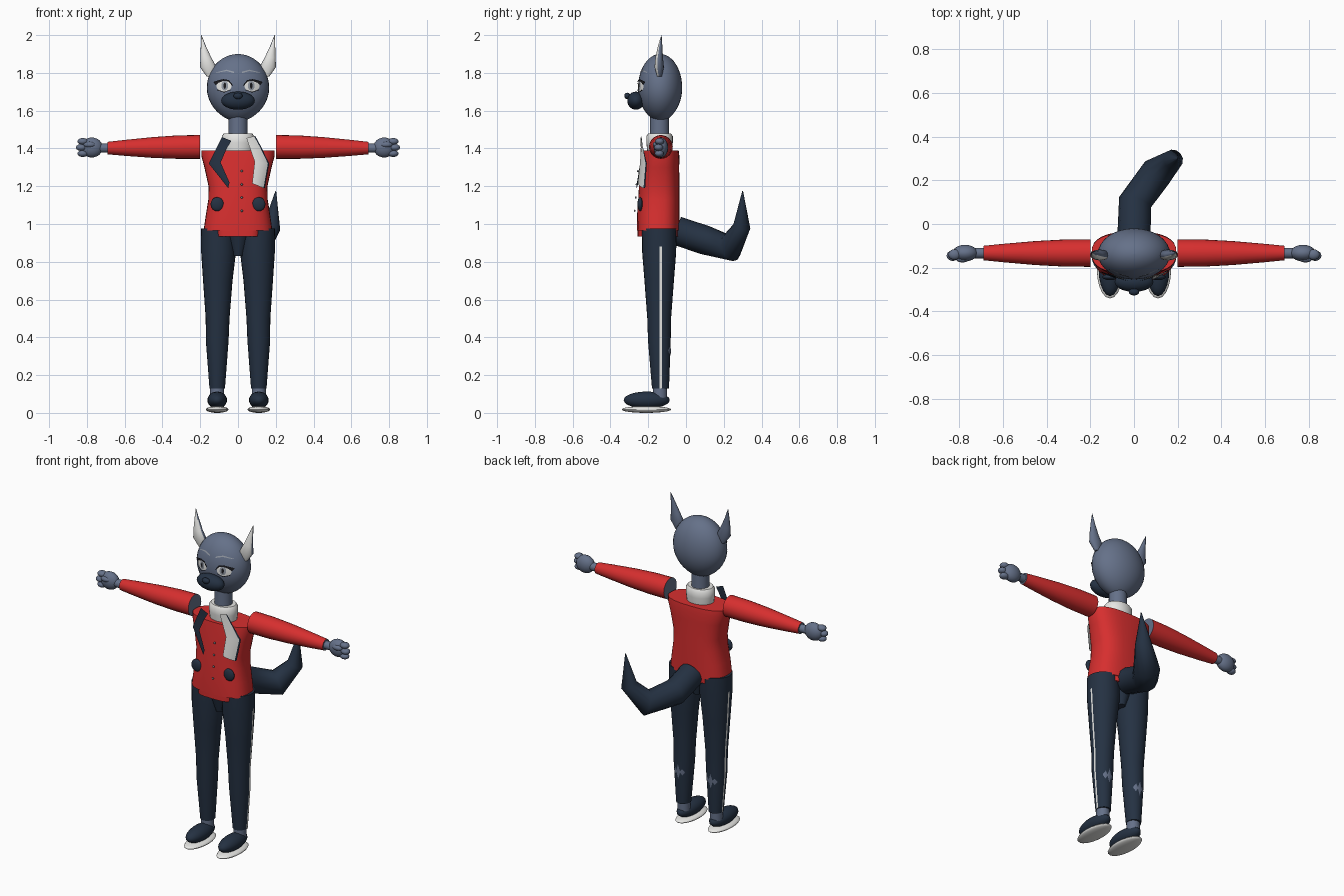
import bpy, bmesh, math
from mathutils import Vector

if "Cube" in bpy.data.objects:
    bpy.data.objects.remove(bpy.data.objects["Cube"])


def material(name, r, g, b):
    m = bpy.data.materials.new(name)
    m.use_nodes = True
    m.diffuse_color = (r, g, b, 1)
    m.node_tree.nodes["Principled BSDF"].inputs["Base Color"].default_value = (r, g, b, 1)
    return m


FUR = material("slate fur", 0.13, 0.165, 0.25)
NAVY = material("navy", 0.018, 0.031, 0.055)
RED = material("jacket red", 0.68, 0.028, 0.028)
WHITE = material("white", 0.8, 0.8, 0.78)
GREY = material("iris grey", 0.3, 0.33, 0.38)
BLACK = material("lash black", 0.01, 0.01, 0.013)


def finish(bm, name, *mats, angle=50):
    me = bpy.data.meshes.new(name)
    bm.to_mesh(me)
    bm.free()
    ob = bpy.data.objects.new(name, me)
    bpy.context.collection.objects.link(ob)
    for m in mats:
        me.materials.append(m)
    bpy.ops.object.select_all(action="DESELECT")
    ob.select_set(True)
    bpy.context.view_layer.objects.active = ob
    bpy.ops.object.shade_smooth_by_angle(angle=math.radians(angle))
    return ob


def power(v, n):
    return math.copysign(abs(v) ** (2 / n), v)


def loft(name, rings, *mats, n=2, seg=24, axis="z", rule=None):
    """Skin elliptical rings (height, centre a, centre b, radius a, radius b)."""
    bm = bmesh.new()
    loops = []
    for h, a, b, ra, rb in rings:
        loop = []
        for i in range(seg):
            t = math.tau * i / seg
            p, q = a + ra * power(math.cos(t), n), b + rb * power(math.sin(t), n)
            loop.append(bm.verts.new((p, q, h) if axis == "z" else (h, p, q)))
        loops.append(loop)
    for lo, hi in zip(loops, loops[1:]):
        for i in range(seg):
            j = (i + 1) % seg
            bm.faces.new((lo[i], lo[j], hi[j], hi[i]))
    bm.faces.new(loops[0])
    bm.faces.new(loops[-1])
    bmesh.ops.recalc_face_normals(bm, faces=bm.faces)
    if rule:
        for f in bm.faces:
            f.material_index = rule(f)
    return finish(bm, name, *mats)


def ball(name, centre, size, mat):
    bm = bmesh.new()
    bmesh.ops.create_uvsphere(bm, u_segments=20, v_segments=12, radius=1)
    bmesh.ops.scale(bm, vec=size, verts=bm.verts)
    bmesh.ops.translate(bm, vec=centre, verts=bm.verts)
    return finish(bm, name, mat)


def decal(name, pairs, place, mat, out):
    """Thin strip between pairs of 2D points, laid on a surface by place()."""
    bm = bmesh.new()
    cols = 6
    rows = [[bm.verts.new(place(*Vector(a).lerp(Vector(b), i / cols))) for i in range(cols + 1)]
            for a, b in pairs]
    for lo, hi in zip(rows, rows[1:]):
        for i in range(cols):
            bm.faces.new((lo[i], lo[i + 1], hi[i + 1], hi[i]))
    bm.normal_update()
    if sum(f.normal.dot(Vector(out)) for f in bm.faces) < 0:
        bmesh.ops.reverse_faces(bm, faces=bm.faces)
    return finish(bm, name, mat)


def oval(x, z, rx, rz):
    steps = [math.pi * (i / 10 - 0.5) * 0.98 for i in range(11)]
    return [((x - rx * math.cos(t), z + rz * math.sin(t)),
             (x + rx * math.cos(t), z + rz * math.sin(t))) for t in steps]


def ring_at(rings, z):
    """Interpolated ring of a loft at height z."""
    rings = sorted(rings)
    z = min(max(z, rings[0][0]), rings[-1][0])
    for lo, hi in zip(rings, rings[1:]):
        if z <= hi[0]:
            return Vector(lo).lerp(Vector(hi), (z - lo[0]) / (hi[0] - lo[0]))


def on_loft(rings, lift, n=2, side=-1):
    """Place points on the front (-1) or back (+1) of a loft."""
    def place(x, z):
        _, cx, cy, rx, ry = ring_at(rings, z)
        k = min(abs((x - cx) / rx), 0.97)
        return (x, cy + side * (ry * (1 - k ** n) ** (1 / n) + lift), z)
    return place


# Head, neck and collar
head = []
for i in range(25):
    t = math.pi * (i / 24 - 0.5) * 0.985
    w = math.cos(t) ** (1.2 if t < 0 else 1)
    head.append((1.72 + 0.18 * math.sin(t), 0, -0.137, 0.165 * w, 0.117 * w))
loft("head", head, FUR, seg=32)
loft("neck", [(1.38, 0, -0.14, 0.052, 0.052), (1.58, 0, -0.14, 0.05, 0.05)], FUR)
loft("collar", [(1.385, 0, -0.14, 0.08, 0.065), (1.43, 0, -0.14, 0.086, 0.07),
                (1.465, 0, -0.14, 0.086, 0.07), (1.48, 0, -0.14, 0.075, 0.06)], WHITE)
ball("muzzle", (0, -0.265, 1.653), (0.089, 0.046, 0.048), NAVY)
ball("nose", (0, -0.311, 1.678), (0.024, 0.016, 0.017), NAVY)

# Jacket body with hem flap
torso = [(0.965, 0, -0.148, 0.182, 0.112), (1.05, 0, -0.147, 0.17, 0.112),
         (1.13, 0, -0.144, 0.157, 0.109), (1.2, 0, -0.142, 0.156, 0.107),
         (1.3, 0, -0.137, 0.178, 0.101), (1.36, 0, -0.133, 0.194, 0.098),
         (1.39, 0, -0.133, 0.194, 0.094)]
loft("jacket_body", torso, RED, n=2.6, seg=32)
loft("jacket_hem", [(0.935, 0, -0.148, 0.118, 0.108), (1.0, 0, -0.148, 0.125, 0.108)],
     RED, n=4, seg=32)
front = on_loft(torso, 0.014, 2.6)
loft("pelvis", [(0.83, 0, -0.142, 0.03, 0.055), (0.95, 0, -0.142, 0.08, 0.088)], NAVY)

# Lapels: dark on the right, white on the left
lapel = [((0.045, 1.455), (0.085, 1.465)), ((0.06, 1.41), (0.115, 1.41)),
         ((0.088, 1.33), (0.158, 1.32)), ((0.075, 1.215), (0.135, 1.19))]
decal("left_lapel", lapel, front, WHITE, (0, -1, 0))
decal("left_lapel_edge", [(b, (b[0] + 0.007, b[1])) for a, b in lapel], front, NAVY, (0, -1, 0))
lapel = [((-0.035, 1.44), (-0.085, 1.46)), ((-0.06, 1.4), (-0.115, 1.4)),
         ((-0.092, 1.325), (-0.155, 1.32)), ((-0.045, 1.22), (-0.052, 1.19))]
decal("right_lapel", lapel, front, NAVY, (0, -1, 0))
for z in (1.07, 1.14, 1.21, 1.28):
    ball("jacket_button", front(0.02, z), (0.006, 0.005, 0.006), GREY)

leg = [(0.13, 0.11, -0.135, 0.041, 0.045), (0.38, 0.11, -0.141, 0.06, 0.06),
       (0.5, 0.108, -0.142, 0.063, 0.063), (0.7, 0.107, -0.142, 0.078, 0.078),
       (0.85, 0.103, -0.142, 0.092, 0.09), (0.975, 0.105, -0.142, 0.09, 0.092)]

for side, s in (("left", 1), ("right", -1)):
    # Ear with a pale inner face
    ear = [(1.78, 0.15, -0.14, 0.015, 0.012), (1.83, 0.157, -0.142, 0.044, 0.025),
           (1.88, 0.17, -0.142, 0.029, 0.02), (1.94, 0.183, -0.137, 0.014, 0.012),
           (2.0, 0.194, -0.13, 0.001, 0.001)]
    loft(side + "_ear", [(z, s * x, y, a, b) for z, x, y, a, b in ear], FUR, WHITE,
         seg=16, rule=lambda f: int(f.normal.y < -0.6))

    # Eye layers, lashes and brow
    def face(name, pairs, lift, mat):
        pairs = [((s * a[0], a[1]), (s * b[0], b[1])) for a, b in pairs]
        decal(side + name, pairs, on_loft(head, lift), mat, (0, -1, 0))
    face("_eye", oval(0.074, 1.73, 0.04, 0.03), 0.003, WHITE)
    face("_iris", oval(0.07, 1.732, 0.018, 0.026), 0.005, GREY)
    face("_pupil", oval(0.07, 1.732, 0.007, 0.016), 0.007, BLACK)
    face("_upper_lash", [((0.03, 1.73), (0.028, 1.736)), ((0.05, 1.754), (0.048, 1.762)),
                         ((0.075, 1.758), (0.077, 1.767)), ((0.102, 1.748), (0.108, 1.76)),
                         ((0.118, 1.735), (0.13, 1.752))], 0.009, BLACK)
    face("_lower_lash", [((0.04, 1.712), (0.038, 1.709)), ((0.074, 1.7), (0.074, 1.696)),
                         ((0.108, 1.712), (0.112, 1.708))], 0.008, BLACK)
    face("_brow", [((0.02, 1.798), (0.02, 1.806)), ((0.06, 1.81), (0.06, 1.817)),
                   ((0.115, 1.8), (0.115, 1.803))], 0.004, GREY)

    # Round pocket
    px, py, pz = front(s * 0.11, 1.105)
    ball(side + "_pocket", (px, py + 0.008, pz), (0.035, 0.014, 0.037), NAVY)

    # Sleeve with bare shoulder end, wrist and hand
    sleeve = [(0.2, 1.408, 0.063), (0.32, 1.407, 0.062), (0.45, 1.405, 0.055),
              (0.6, 1.403, 0.042), (0.69, 1.402, 0.033)]
    loft(side + "_sleeve", [(s * x, -0.133, z, r, r) for x, z, r in sleeve], RED, FUR, axis="x",
         rule=lambda f: int(abs(f.normal.x) > 0.9 and len(f.verts) > 4))
    loft(side + "_wrist", [(s * x, -0.133, 1.402, 0.024, 0.024) for x in (0.68, 0.75)],
         FUR, axis="x", seg=16)
    ball(side + "_palm", (s * 0.774, -0.133, 1.405), (0.058, 0.038, 0.053), FUR)
    for x, y, z in ((0.822, -0.14, 1.437), (0.83, -0.145, 1.405), (0.822, -0.142, 1.373)):
        ball(side + "_finger", (s * x, y, z), (0.028, 0.024, 0.018), FUR)
    ball(side + "_thumb", (s * 0.785, -0.158, 1.42), (0.032, 0.018, 0.016), FUR)

    # Trouser leg, side stripe and torn calf patches
    mine = [(z, s * x, y, a, b) for z, x, y, a, b in leg]
    loft(side + "_trouser_leg", mine, NAVY)

    def outer(y, z):
        _, cx, cy, rx, ry = ring_at(mine, z)
        return (cx + s * (rx + 0.003), y, z)
    decal(side + "_stripe", [((-0.139, z), (-0.127, z)) for z in (0.13, 0.38, 0.5, 0.7, 0.88)],
          outer, WHITE, (s, 0, 0))
    for dx, h in ((-0.024, 0.02), (0, 0.045), (0.024, 0.025)):
        x = s * 0.11 + dx
        decal(side + "_calf_patch", [((x, 0.33 - h), (x, 0.33 - h)),
                                     ((x - 0.014, 0.33), (x + 0.014, 0.33)),
                                     ((x, 0.33 + h), (x, 0.33 + h))],
              on_loft(mine, 0.003, side=1), FUR, (0, 1, 0))

    # Ankle and shoe
    loft(side + "_ankle", [(z, s * 0.11, -0.138, 0.037, 0.038) for z in (0.07, 0.14)], FUR)
    ball(side + "_shoe", (s * 0.11, -0.208, 0.068), (0.052, 0.122, 0.045), NAVY)
    ball(side + "_sole", (s * 0.11, -0.21, 0.018), (0.06, 0.131, 0.018), WHITE)

# Tail: tapered tube along a bent path
path = [(0, -0.05, 0.965, 0.076), (0.005, 0.1, 0.915, 0.077), (0.105, 0.235, 0.875, 0.075),
        (0.18, 0.295, 0.985, 0.047), (0.2, 0.3, 1.175, 0.002)]
curve = bpy.data.curves.new("tail", "CURVE")
curve.dimensions = "3D"
curve.bevel_depth = 1
curve.bevel_resolution = 4
curve.use_fill_caps = True
line = curve.splines.new("POLY")
line.points.add(len(path) - 1)
for p, (x, y, z, r) in zip(line.points, path):
    p.co = (x, y, z, 1)
    p.radius = r
curve.materials.append(NAVY)
tail = bpy.data.objects.new("tail", curve)
bpy.context.collection.objects.link(tail)
